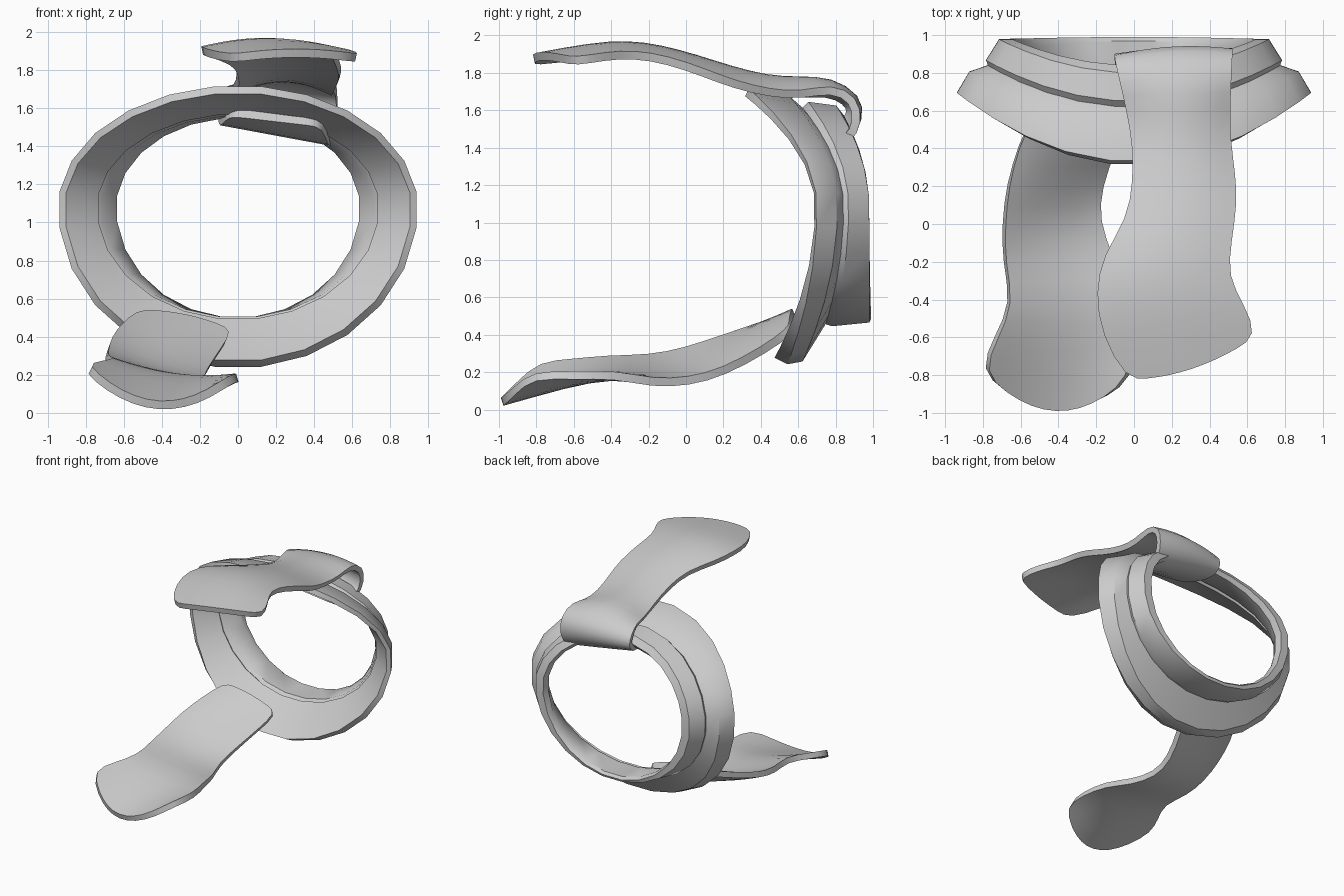
import bpy, bmesh, math
from mathutils import Vector

cube = bpy.data.objects.get("Cube")
if cube:
    bpy.data.objects.remove(cube, do_unlink=True)

# Plain grey cloth
cloth = bpy.data.materials.new("grey_cloth")
cloth.use_nodes = True
GREY = (0.6, 0.6, 0.6, 1)
cloth.diffuse_color = GREY
cloth.node_tree.nodes["Principled BSDF"].inputs["Base Color"].default_value = GREY

SEGMENTS = 24
CENTRE_Z = 1.08
COLUMNS = 7
THICKNESS = 0.045


def grid_object(name, rows, close_rows, close_columns):
    """Skin rows of points into a mesh object."""
    bm = bmesh.new()
    verts = [[bm.verts.new(p) for p in row] for row in rows]
    n, m = len(rows), len(rows[0])
    for i in range(n if close_rows else n - 1):
        for j in range(m if close_columns else m - 1):
            a, b = verts[i], verts[(i + 1) % n]
            k = (j + 1) % m
            bm.faces.new((a[j], b[j], b[k], a[k]))
    bmesh.ops.recalc_face_normals(bm, faces=bm.faces)
    mesh = bpy.data.meshes.new(name)
    bm.to_mesh(mesh)
    bm.free()
    mesh.materials.append(cloth)
    obj = bpy.data.objects.new(name, mesh)
    bpy.context.collection.objects.link(obj)
    return obj


def smooth(obj, degrees):
    bpy.ops.object.select_all(action="DESELECT")
    obj.select_set(True)
    bpy.context.view_layer.objects.active = obj
    bpy.ops.object.shade_smooth_by_angle(angle=math.radians(degrees))


def wrap(name, side, top, bottom):
    """Sweep a section round the loop, blending side, top and bottom shapes."""
    rows = []
    for i in range(SEGMENTS):
        angle = math.tau * (i + 0.5) / SEGMENTS
        c, s = math.cos(angle), math.sin(angle)
        row = []
        for (x, y), pole in zip(side, top if s > 0 else bottom):
            pole_y, pole_z = pole
            row.append((x * c, y * c * c + pole_y * s * s,
                        CENTRE_Z + abs(s) * (pole_z - CENTRE_Z)))
        rows.append(row)
    smooth(grid_object(name, rows, True, True), 40)


def strip(name, stations):
    """Cloth strip: each station is left edge, right edge, crown, pull."""
    rows = []
    for left, right, crown, pull in stations:
        a, b = Vector(left), Vector(right)
        row = []
        for j in range(COLUMNS):
            t = j / (COLUMNS - 1)
            arch = 4 * t * (1 - t)
            row.append(a.lerp(b, t) + Vector((0, pull, crown)) * arch)
        rows.append(row)
    obj = grid_object(name, rows, False, False)
    sub = obj.modifiers.new("soften", "SUBSURF")
    sub.levels = sub.render_levels = 1
    solid = obj.modifiers.new("thickness", "SOLIDIFY")
    solid.thickness = THICKNESS
    solid.offset = 0
    for mod in (sub, solid):
        bpy.context.view_layer.objects.active = obj
        bpy.ops.object.modifier_apply(modifier=mod.name)
    smooth(obj, 45)


# Wide front wrap of the loop
wrap("front_wrap",
     [(.91, .69), (.945, .70), (.88, .81), (.76, .85), (.74, .79), (.80, .75)],
     [(.31, 1.68), (.33, 1.72), (.55, 1.68), (.64, 1.6), (.6, 1.57), (.45, 1.64)],
     [(.47, .27), (.54, .235), (.62, .25), (.75, .46), (.72, .49), (.56, .34)])

# Narrower back wrap of the loop
wrap("back_wrap",
     [(.76, .79), (.79, .87), (.72, .98), (.65, .98), (.64, .92), (.72, .81)],
     [(.6, 1.6), (.65, 1.65), (.8, 1.63), (.84, 1.58), (.82, 1.55), (.65, 1.56)],
     [(.72, .46), (.78, .44), (.98, .46), (.99, .48), (.97, .5), (.76, .5)])

# Upper tail, folding over the loop into the knot
strip("upper_tail_and_knot", [
    ((-.04, -.82, 1.86), (.65, -.59, 1.86), .03, -.06),
    ((-.17, -.58, 1.89), (.58, -.43, 1.89), .05, 0),
    ((-.2, -.36, 1.91), (.49, -.28, 1.9), .05, 0),
    ((-.16, -.17, 1.89), (.51, -.1, 1.87), .05, 0),
    ((-.03, .02, 1.85), (.54, .1, 1.8), .05, 0),
    ((0, .22, 1.79), (.53, .25, 1.74), .05, 0),
    ((0, .42, 1.72), (.5, .45, 1.69), .06, 0),
    ((-.03, .6, 1.68), (.5, .62, 1.68), .08, 0),
    ((-.07, .76, 1.7), (.51, .78, 1.72), .05, 0),
    ((-.1, .86, 1.65), (.52, .9, 1.66), .01, .04),
    ((-.1, .89, 1.59), (.52, .92, 1.54), 0, .02),
    ((-.1, .85, 1.53), (.5, .87, 1.43), 0, 0),
    ((-.08, .72, 1.53), (.48, .72, 1.41), 0, 0),
    ((-.05, .55, 1.58), (.45, .55, 1.52), 0, 0)])

# Lower tail, hanging from the bottom of the loop
strip("lower_tail", [
    ((-.53, .58, .52), (-.03, .56, .42), .03, 0),
    ((-.61, .42, .45), (-.1, .42, .32), .04, 0),
    ((-.67, .2, .38), (-.18, .2, .2), .01, 0),
    ((-.69, 0, .31), (-.19, .02, .15), -.02, 0),
    ((-.69, -.2, .27), (-.11, -.18, .14), -.02, 0),
    ((-.64, -.42, .27), (-.04, -.38, .19), -.03, 0),
    ((-.73, -.6, .25), (.01, -.6, .18), -.08, -.06),
    ((-.81, -.78, .24), (-.02, -.82, .19), -.18, -.19)])
